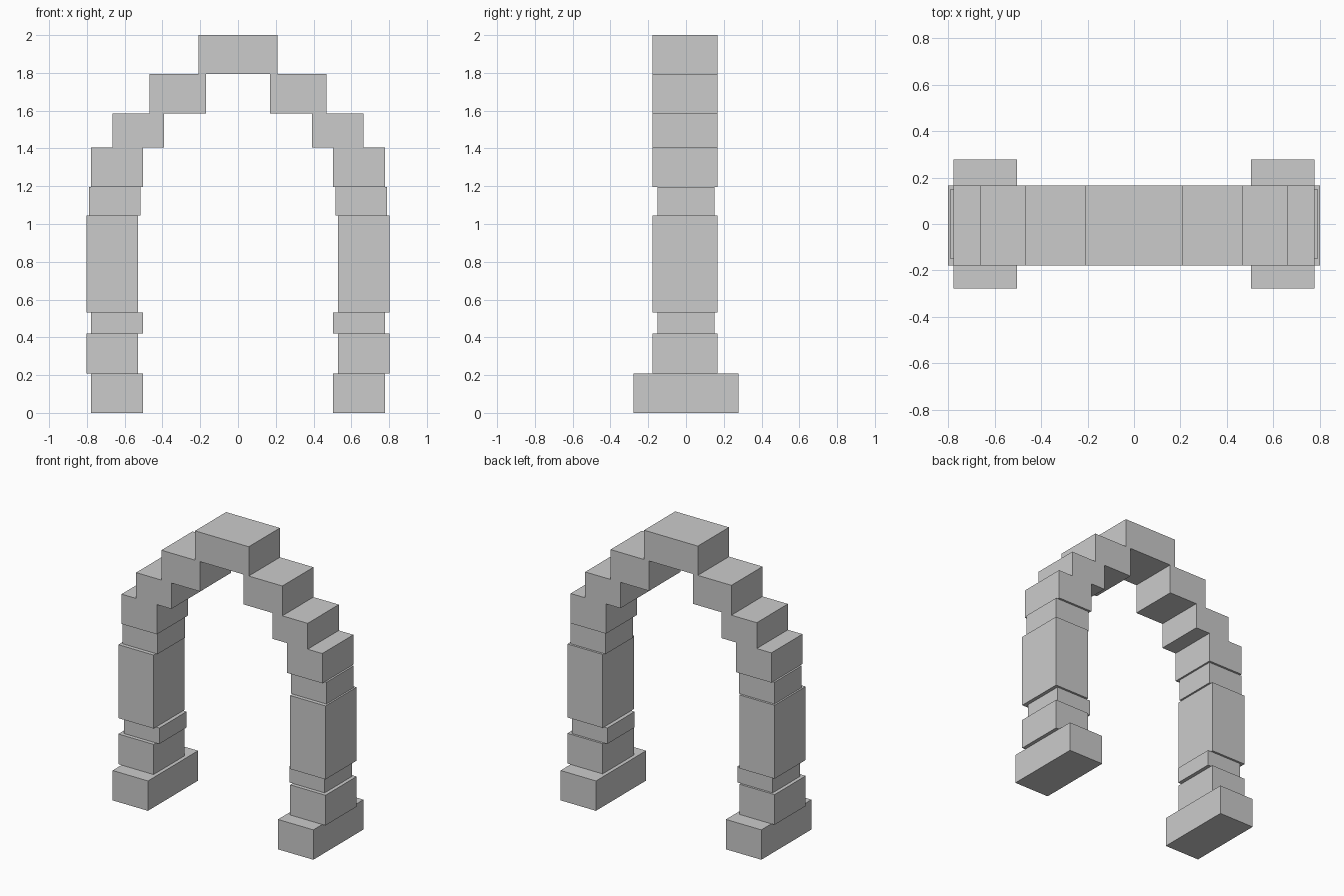
import bpy

if "Cube" in bpy.data.objects:
    bpy.data.objects.remove(bpy.data.objects["Cube"])


def block(name, x0, x1, z0, z1, half_depth, y_mid=0.0):
    """Add one rectangular stone spanning the given x and z ranges."""
    bpy.ops.mesh.primitive_cube_add(
        size=1, location=((x0 + x1) / 2, y_mid, (z0 + z1) / 2))
    ob = bpy.context.object
    ob.name = ob.data.name = name
    ob.scale = (x1 - x0, 2 * half_depth, z1 - z0)
    bpy.ops.object.transform_apply(location=False, rotation=False, scale=True)
    return ob


WIDE, NARROW, FOOT = 0.172, 0.151, 0.277
OFF = -0.006  # the wide stones sit slightly forward

# Stones of one leg, bottom to top: name, inner x, outer x, z range, depth, y
stones = [
    ("foot_stone", 0.503, 0.777, 0.0, 0.209, FOOT, 0),
    ("lower_stone", 0.529, 0.802, 0.209, 0.42, WIDE, OFF),
    ("lower_band", 0.503, 0.777, 0.42, 0.531, NARROW, 0),
    ("tall_pillar_stone", 0.529, 0.802, 0.531, 1.045, WIDE, OFF),
    ("upper_band", 0.516, 0.79, 1.045, 1.197, NARROW, 0),
    ("springer_stone", 0.503, 0.777, 1.197, 1.405, WIDE, OFF),
    ("lower_arch_stone", 0.391, 0.664, 1.405, 1.586, WIDE, OFF),
    ("upper_arch_stone", 0.169, 0.468, 1.586, 1.795, WIDE, OFF),
]

# Both legs, mirrored across x = 0
for name, xi, xo, z0, z1, depth, y in stones:
    block("right_" + name, xi, xo, z0, z1, depth, y)
    block("left_" + name, -xo, -xi, z0, z1, depth, y)

# Capstone bridging the two sides
block("capstone", -0.208, 0.208, 1.795, 2.0, WIDE, OFF)
